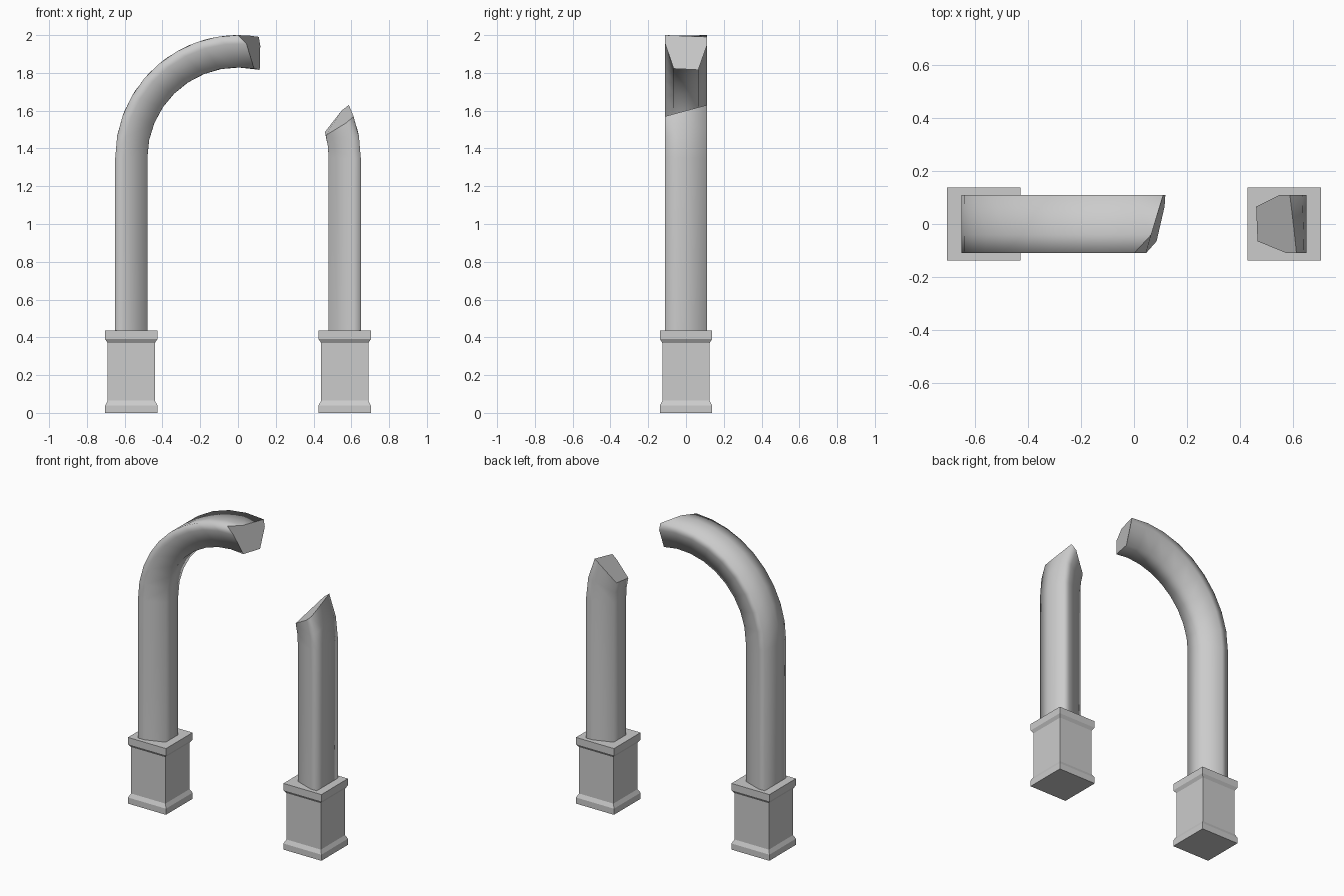
import bpy, bmesh, math

if "Cube" in bpy.data.objects:
    bpy.data.objects.remove(bpy.data.objects["Cube"])

stone = bpy.data.materials.new("pale grey stone")
stone.diffuse_color = (0.6, 0.6, 0.6, 1)
stone.use_nodes = True
stone.node_tree.nodes["Principled BSDF"].inputs["Base Color"].default_value = stone.diffuse_color

CENTRE_Z = 1.35   # centre height of the arch curve
COLUMN_X = 0.565
BASE_TOP = 0.43

# Cross-section: distance from arch centre, y
SECTION = [(0.65, -0.11), (0.605, -0.11), (0.48, -0.065),
           (0.48, 0.065), (0.605, 0.11), (0.65, 0.11), (0.65, -0.04)]


def finish(name, bm):
    bmesh.ops.recalc_face_normals(bm, faces=bm.faces)
    mesh = bpy.data.meshes.new(name)
    bm.to_mesh(mesh)
    bm.free()
    mesh.materials.append(stone)
    obj = bpy.data.objects.new(name, mesh)
    bpy.context.collection.objects.link(obj)
    return obj


def skin(bm, rings):
    """Bridge rings of points and cap both ends."""
    loops = [[bm.verts.new(p) for p in ring] for ring in rings]
    n = len(loops[0])
    for a, b in zip(loops, loops[1:]):
        for i in range(n):
            j = (i + 1) % n
            face = bm.faces.new((a[i], a[j], b[j], b[i]))
            face.smooth = True
    for loop in (loops[0], loops[-1]):
        cap = bm.faces.new(loop)
        for edge in cap.edges:
            edge.smooth = False


def column(name, side, end_angles, steps):
    """Straight shaft that bends along the arch to a slanted broken end."""
    rings = [[(side * r, y, BASE_TOP) for r, y in SECTION]]
    for k in range(steps + 1):
        ring = []
        for (r, y), end in zip(SECTION, end_angles):
            a = math.radians(end) * k / steps
            ring.append((side * r * math.cos(a), y, CENTRE_Z + r * math.sin(a)))
        rings.append(ring)
    bm = bmesh.new()
    skin(bm, rings)
    return finish(name, bm)


def plinth(name, x):
    """Square block with a flared foot and cornice."""
    profile = [(0.138, 0), (0.138, 0.04), (0.125, 0.065),
               (0.125, 0.37), (0.138, 0.39), (0.138, 0.435)]
    corners = [(-1, -1), (1, -1), (1, 1), (-1, 1)]
    bm = bmesh.new()
    skin(bm, [[(x + h * sx, h * sy, z) for sx, sy in corners] for h, z in profile])
    for face in bm.faces:
        face.smooth = False
    return finish(name, bm)


# Broken end angles, one per cross-section point
arch_end_x = [0.0, 0.045, 0.085, 0.115, 0.118, 0.11, 0.065]
arch_angles = [90 + math.degrees(math.asin(x / r))
               for x, (r, y) in zip(arch_end_x, SECTION)]
stump_angles = [19.8, 18.0, 14.4, 16.6, 24.6, 25.5, 21.6]

column("arched_column", -1, arch_angles, 9)
column("broken_column", 1, stump_angles, 2)
plinth("left_plinth", -COLUMN_X)
plinth("right_plinth", COLUMN_X)
